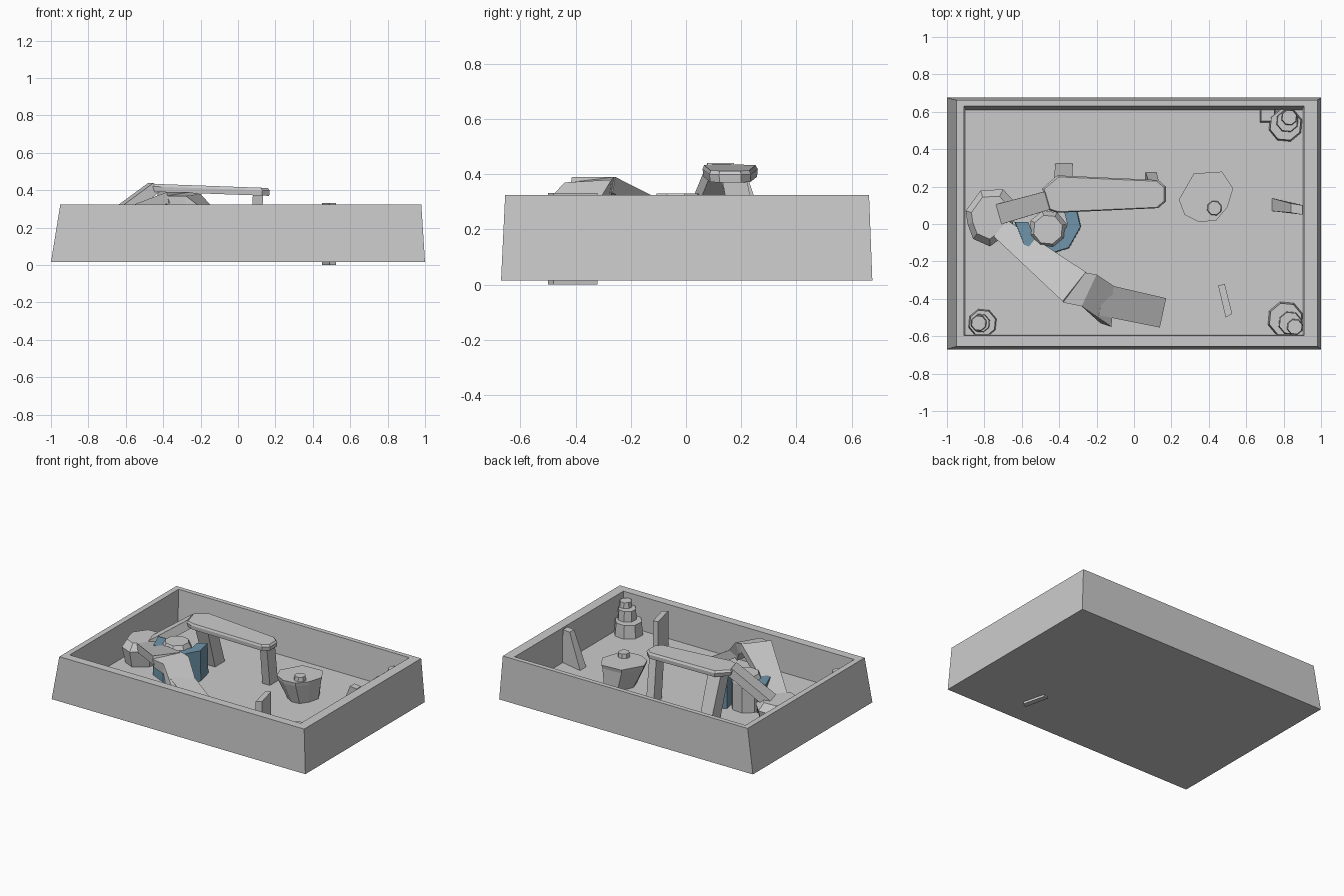
import bpy, bmesh, math
from mathutils import Vector

if "Cube" in bpy.data.objects:
    bpy.data.objects.remove(bpy.data.objects["Cube"])

FLOOR = 0.085
BASE = FLOOR - 0.02


def finish(name, bm, color=None):
    bmesh.ops.recalc_face_normals(bm, faces=bm.faces)
    me = bpy.data.meshes.new(name)
    bm.to_mesh(me)
    bm.free()
    ob = bpy.data.objects.new(name, me)
    bpy.context.collection.objects.link(ob)
    if color:
        mat = bpy.data.materials.new(name + "_paint")
        mat.diffuse_color = color
        mat.use_nodes = True
        mat.node_tree.nodes["Principled BSDF"].inputs["Base Color"].default_value = mat.diffuse_color
        me.materials.append(mat)
    return ob


def loft(name, rings, color=None, closed_path=False):
    """Skin a list of equal-length point rings and cap the ends."""
    bm = bmesh.new()
    vs = [[bm.verts.new(p) for p in r] for r in rings]
    n = len(vs[0])
    for a, b in zip(vs, vs[1:]):
        for i in range(n):
            j = (i + 1) % n
            bm.faces.new((a[i], a[j], b[j], b[i]))
    bm.faces.new(vs[0])
    bm.faces.new(vs[-1])
    return finish(name, bm, color)


def rect(x0, x1, y0, y1, z):
    return [(x0, y0, z), (x1, y0, z), (x1, y1, z), (x0, y1, z)]


def disc(x, y, z, r, n=8, sx=1.0, sy=1.0, turn=0.3):
    return [(x + r * sx * math.cos(turn + i * math.tau / n),
             y + r * sy * math.sin(turn + i * math.tau / n), z) for i in range(n)]


def outline(pts, z, s=1.0):
    cx = sum(p[0] for p in pts) / len(pts)
    cy = sum(p[1] for p in pts) / len(pts)
    return [(cx + (x - cx) * s, cy + (y - cy) * s, z) for x, y in pts]


def beam(name, a, b, wa, wb, t):
    """Bar whose top face runs from a to b, widths wa and wb, thickness t."""
    a, b = Vector(a), Vector(b)
    d = (b - a).normalized()
    side = Vector((-d.y, d.x, 0)).normalized()
    down = side.cross(d).normalized()
    if down.z > 0:
        down = -down
    rings = []
    for p, w in ((a, wa), (b, wb)):
        s = side * w / 2
        rings.append([p - s, p + s, p + s + down * t, p - s + down * t])
    return loft(name, rings)


# Open tray with leaning walls
loft("tray", [
    rect(-1, 1, -0.67, 0.675, 0.015),
    rect(-0.95, 0.98, -0.655, 0.663, 0.325),
    rect(-0.91, 0.91, -0.595, 0.63, 0.325),
    rect(-0.90, 0.90, -0.59, 0.61, FLOOR)])

# Stepped corner posts
for i, (x, y, nx, ny, h) in enumerate(((0.81, 0.53, 0.83, 0.57, 0.25),
                                       (0.81, -0.51, 0.86, -0.55, 0.29),
                                       (-0.81, -0.53, -0.83, -0.53, 0.25))):
    r = (0.095, 0.10, 0.08)[i]
    m = BASE + (h - BASE) * 0.5
    k = h - 0.04
    loft(f"post_base_{i}", [disc(x, y, BASE, r), disc(x, y, m, r * 0.9)])
    loft(f"post_step_{i}", [disc((x + nx) / 2, (y + ny) / 2, m - 0.01, r * 0.65),
                            disc((x + nx) / 2, (y + ny) / 2, k, r * 0.6)])
    loft(f"post_cap_{i}", [disc(nx, ny, k - 0.01, 0.045), disc(nx, ny, h, 0.04)])

# Small flake beside the back post
loft("post_flake", [rect(0.67, 0.76, 0.54, 0.62, BASE), rect(0.68, 0.75, 0.55, 0.61, 0.14)])

# Flared pedestal with a knob
top = [(0.24, 0.13), (0.27, 0.05), (0.35, 0.01), (0.44, 0.02),
       (0.50, 0.09), (0.53, 0.19), (0.47, 0.28), (0.32, 0.27)]
foot = [(x * 0.6 + 0.172, y * 0.75 + 0.06, BASE) for x, y in top]
loft("pedestal", [foot, outline(top, 0.225, 0.96), outline(top, 0.25)])
loft("pedestal_knob", [disc(0.43, 0.085, 0.24, 0.042), disc(0.43, 0.085, 0.28, 0.037)])

# Thin upright plate, passing through the tray floor
plate = [(0.45, -0.33), (0.485, -0.32), (0.525, -0.48), (0.49, -0.50)]
loft("upright_plate", [outline(plate, 0.0), outline(plate, 0.332)])

# Wedge fin by the right wall
loft("wedge_fin", [
    [(0.73, 0.07, BASE), (0.91, 0.05, BASE), (0.90, 0.05, 0.32), (0.84, 0.06, 0.32)],
    [(0.73, 0.14, BASE), (0.91, 0.10, BASE), (0.90, 0.10, 0.32), (0.84, 0.11, 0.32)]])

# Upper bar with chamfered ends, and its two legs
bar = [(-0.49, 0.19), (-0.47, 0.08), (-0.41, 0.06), (0.13, 0.085),
       (0.17, 0.12), (0.17, 0.20), (0.13, 0.235), (-0.41, 0.26)]
def tilt(z): return [(x, y, z - 0.035 * (x + 0.4)) for x, y in bar]
loft("upper_bar", [[(x * 0.98, y * 0.97 + 0.005, z) for x, y, z in tilt(0.39)],
                   tilt(0.418),
                   [(x * 0.97 - 0.005, y * 0.93 + 0.01, z) for x, y, z in tilt(0.432)]])
loft("upper_bar_leg_right", [rect(0.06, 0.12, 0.19, 0.28, BASE),
                             rect(0.08, 0.135, 0.13, 0.22, 0.385)])
loft("upper_bar_leg_left", [rect(-0.42, -0.33, 0.22, 0.33, BASE),
                            rect(-0.43, -0.33, 0.12, 0.22, 0.40)])

# Left hub block
hub = [(-0.90, 0.07), (-0.89, 0.0), (-0.86, -0.08), (-0.77, -0.12), (-0.66, -0.04),
       (-0.62, 0.10), (-0.70, 0.185), (-0.82, 0.18)]
loft("left_hub", [outline(hub, BASE, 0.8), outline(hub, 0.20), outline(hub, 0.25, 0.75)])

# Rising link from the hub to the upper bar
beam("rising_link", (-0.73, 0.05, 0.245), (-0.465, 0.125, 0.44), 0.11, 0.10, 0.06)

# Long lower arm, its knee, and the shin reaching the floor
beam("lower_arm", (-0.77, 0.02, 0.23), (-0.32, -0.335, 0.39), 0.10, 0.20, 0.06)
loft("arm_knee", [
    [(-0.38, -0.42, 0.37), (-0.26, -0.26, 0.39), (-0.27, -0.27, 0.32), (-0.38, -0.41, 0.31)],
    [(-0.28, -0.44, 0.37), (-0.20, -0.27, 0.38), (-0.22, -0.28, 0.30), (-0.28, -0.44, 0.30)],
    [(-0.12, -0.55, 0.25), (-0.11, -0.33, 0.28), (-0.17, -0.33, 0.22), (-0.18, -0.53, 0.20)]])
beam("arm_shin", (-0.17, -0.405, 0.305), (0.155, -0.475, 0.10), 0.17, 0.16, 0.06)

# Central drum with a tapered top
loft("drum", [disc(-0.46, -0.03, BASE, 0.105), disc(-0.46, -0.03, 0.28, 0.105),
              disc(-0.46, -0.03, 0.33, 0.08)])

# Blue crescent around the drum, open to the back left
ring = []
for i in range(6):
    a = math.radians(-180 + 43 * i)
    c, s = math.cos(a), math.sin(a)
    ring.append([(-0.46 + r * c, 0.01 + r * s, z)
                 for r, z in ((0.105, BASE), (0.18, BASE), (0.175, 0.30), (0.105, 0.30))])
loft("blue_crescent", ring, (0.16, 0.30, 0.40, 1))
